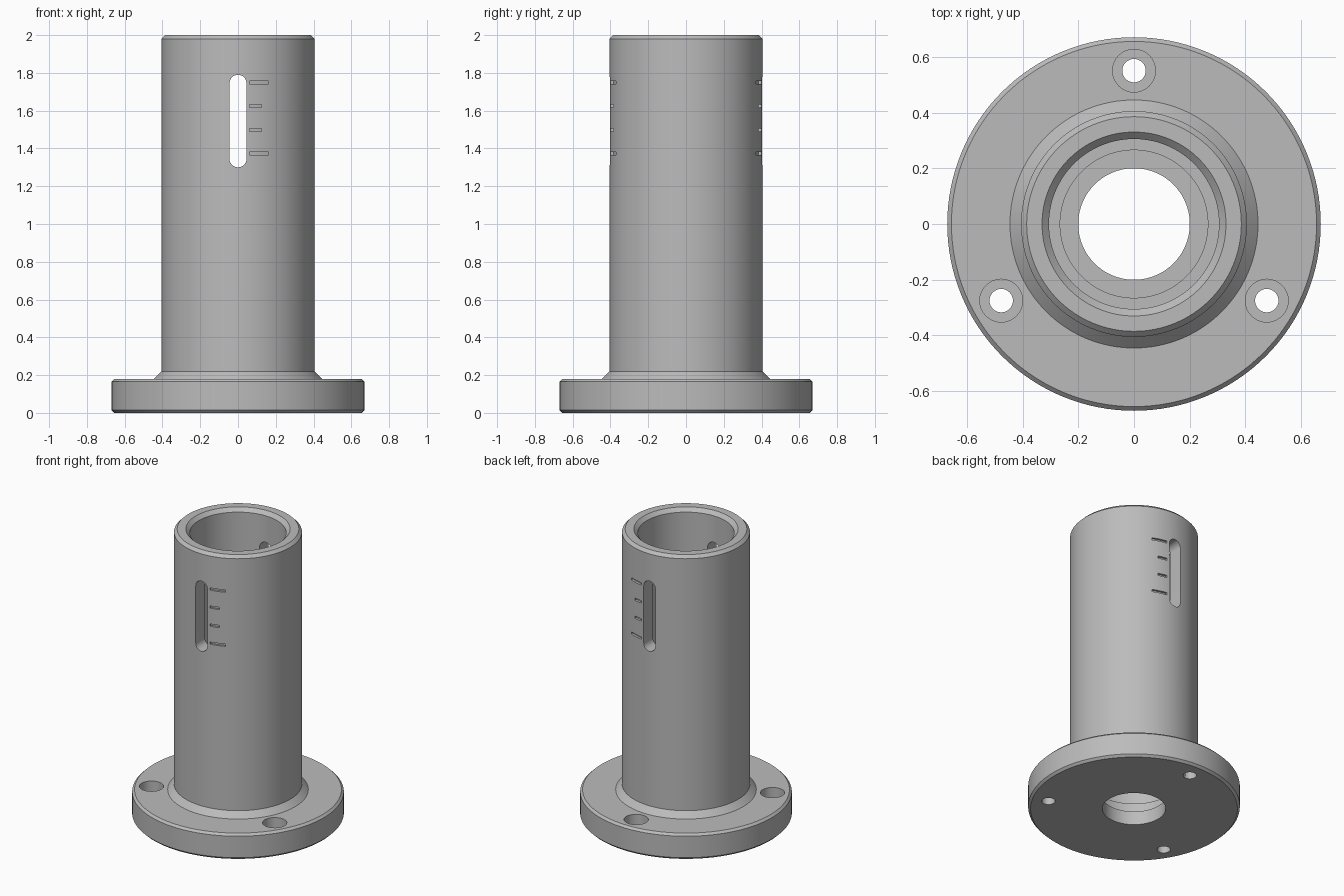
import bpy, bmesh
from math import sin, cos, pi, radians, sqrt

SEG = 128
cube = bpy.data.objects.get("Cube")
if cube:
    bpy.data.objects.remove(cube, do_unlink=True)

steel = bpy.data.materials.new("plain grey")
steel.use_nodes = True
grey = (0.5, 0.5, 0.5, 1)
steel.diffuse_color = grey
steel.node_tree.nodes["Principled BSDF"].inputs["Base Color"].default_value = grey


def make_object(name, bm):
    bmesh.ops.recalc_face_normals(bm, faces=bm.faces)
    mesh = bpy.data.meshes.new(name)
    bm.to_mesh(mesh)
    bm.free()
    mesh.materials.append(steel)
    obj = bpy.data.objects.new(name, mesh)
    bpy.context.collection.objects.link(obj)
    return obj


def lathe(name, profile, closed=True):
    """Revolve a closed (radius, height) profile around z."""
    bm = bmesh.new()
    rings = [[bm.verts.new((r * cos(2 * pi * i / SEG), r * sin(2 * pi * i / SEG), z))
              for i in range(SEG)] for r, z in profile]
    for a, b in zip(rings, rings[1:] + rings[:1]):
        for i in range(SEG):
            j = (i + 1) % SEG
            bm.faces.new((a[i], a[j], b[j], b[i]))
    return make_object(name, bm)


def add_prism(bm, outline, shift):
    """Extrude a flat outline along a vector."""
    face = bm.faces.new([bm.verts.new(p) for p in outline])
    top = bmesh.ops.extrude_face_region(bm, geom=[face])["geom"]
    bmesh.ops.translate(bm, vec=shift,
                        verts=[v for v in top if isinstance(v, bmesh.types.BMVert)])


def cut(target, name, bm):
    cutter = make_object(name, bm)
    cutter.hide_render = True
    mod = target.modifiers.new(name, "BOOLEAN")
    mod.operation = "DIFFERENCE"
    mod.solver = "EXACT"
    mod.object = cutter
    bpy.context.view_layer.objects.active = target
    bpy.ops.object.modifier_apply(modifier=name)
    bpy.data.objects.remove(cutter, do_unlink=True)


# Flange, tube and stepped bore as one turned body
body = lathe("flanged_tube", [
    (0.2, 0), (0.655, 0), (0.67, 0.015), (0.67, 0.165), (0.655, 0.18),
    (0.445, 0.18), (0.405, 0.22), (0.405, 1.98), (0.385, 2), (0.33, 2),
    (0.305, 1.975), (0.305, 0.19), (0.265, 0.19), (0.265, 0.095), (0.2, 0.095)])

# Counterbored bolt holes
bm = bmesh.new()
for angle in (90, 210, 330):
    x, y = 0.55 * cos(radians(angle)), 0.55 * sin(radians(angle))
    for r, z, h in ((0.042, -0.1, 0.4), (0.077, 0.07, 0.23)):
        ring = [(x + r * cos(2 * pi * i / 32), y + r * sin(2 * pi * i / 32), z)
                for i in range(32)]
        hole = bmesh.new()
        add_prism(hole, ring, (0, 0, h))
        cut(body, "bolt_hole_cutter", hole)
bm.free()

# Sight slot through front and back walls
bm = bmesh.new()
half, low, high = 0.045, 1.345, 1.745
outline = [(half * cos(pi * i / 16), -1, high + half * sin(pi * i / 16)) for i in range(17)]
outline += [(-half * cos(pi * i / 16), -1, low - half * sin(pi * i / 16)) for i in range(17)]
add_prism(bm, outline, (0, 2, 0))
cut(body, "slot_cutter", bm)

# Engraved scale marks beside each slot
bm = bmesh.new()
for side in (-1, 1):
    for k in range(4):
        end = 0.162 if k in (0, 3) else 0.125
        z = 1.372 + 0.126 * k
        xs = [0.062 + (end - 0.062) * i / 6 for i in range(7)]
        arc = [(x, side * sqrt(0.39 ** 2 - x * x), z - 0.008) for x in xs]
        arc += [(x, side * sqrt(0.43 ** 2 - x * x), z - 0.008) for x in reversed(xs)]
        add_prism(bm, arc, (0, 0, 0.016))
cut(body, "scale_mark_cutter", bm)

# Smooth turned surfaces with sharp edges
bpy.ops.object.select_all(action="DESELECT")
body.select_set(True)
bpy.context.view_layer.objects.active = body
bpy.ops.object.shade_smooth_by_angle(angle=radians(25))
